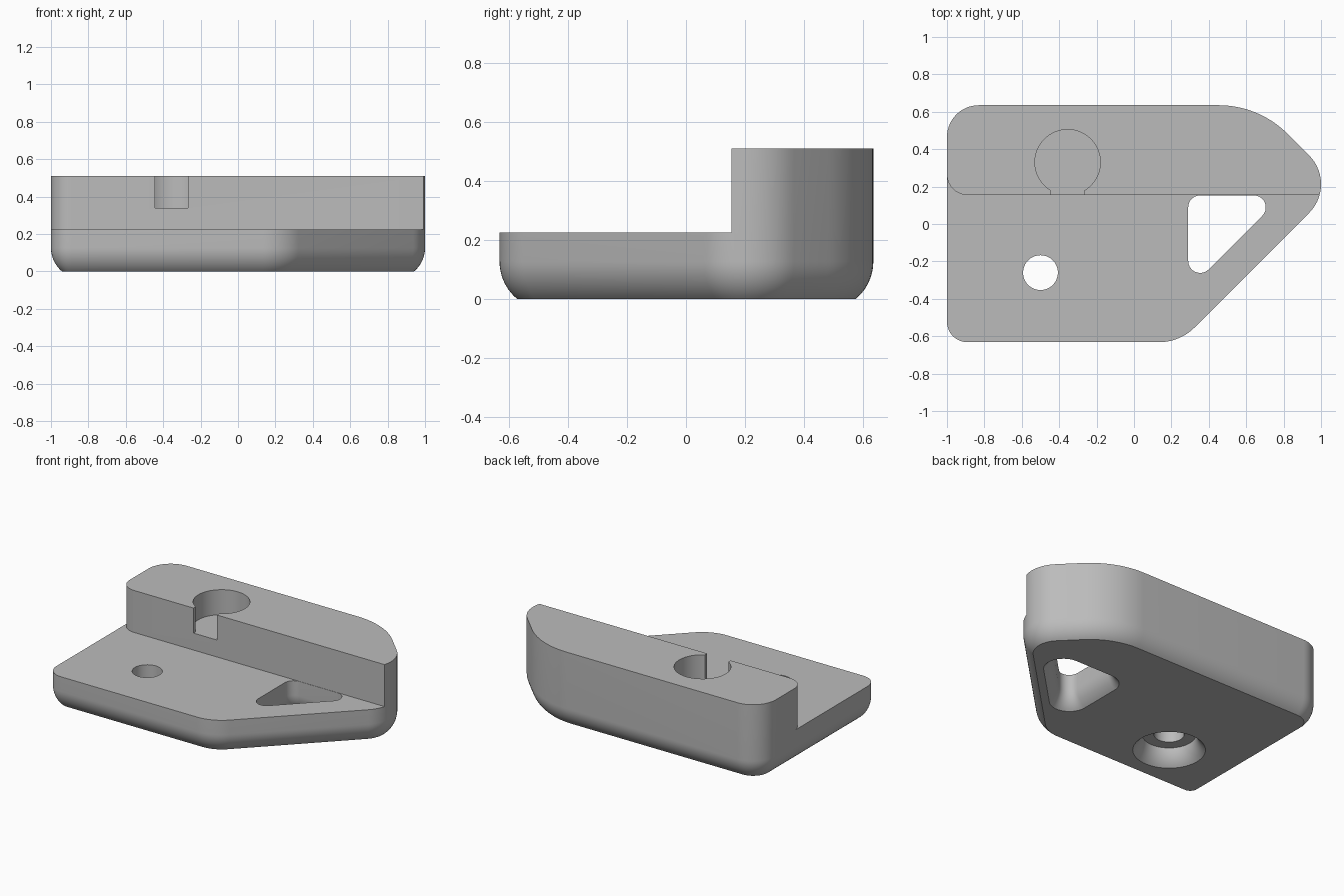
import bpy, bmesh
from math import sin, cos, tan, radians, pi
from mathutils import Vector

cube = bpy.data.objects.get("Cube")
if cube:
    bpy.data.objects.remove(cube, do_unlink=True)

BASE_TOP, WALL_TOP, WALL_Y = 0.225, 0.51, 0.155
FILLET_R, FILLET_ANGLE = 0.165, radians(50)

grey = bpy.data.materials.new("plain grey")
grey.use_nodes = True
colour = (0.5, 0.5, 0.5, 1)
grey.diffuse_color = colour
grey.node_tree.nodes["Principled BSDF"].inputs["Base Color"].default_value = colour


def rounded(corners, steps=14):
    """Counter-clockwise polygon with (x, y, radius) corners -> [(point, outward normal)]."""
    out = []
    for i, (x, y, r) in enumerate(corners):
        p = Vector((x, y))
        a = (p - Vector(corners[i - 1][:2])).normalized()
        b = (Vector(corners[(i + 1) % len(corners)][:2]) - p).normalized()
        turn = a.angle(b)
        n = Vector((a.y, -a.x))
        centre = p - a * r * tan(turn / 2) - n * r
        for k in range(steps + 1):
            t = turn * k / steps
            d = n * cos(t) + a * sin(t)
            out.append((centre + d * r, d))
    return out


def circle(x, y, r, steps=64):
    dirs = [Vector((cos(2 * pi * k / steps), sin(2 * pi * k / steps))) for k in range(steps)]
    return [(Vector((x, y)) + d * r, d) for d in dirs]


def loft(name, outline, layers):
    """Closed solid through layers of (z, outward offset)."""
    bm = bmesh.new()
    rings = [[bm.verts.new((*(p + d * off), z)) for p, d in outline] for z, off in layers]
    n = len(outline)
    for low, high in zip(rings, rings[1:]):
        for i in range(n):
            j = (i + 1) % n
            bm.faces.new((low[i], low[j], high[j], high[i]))
    bm.faces.new(rings[0][::-1])
    bm.faces.new(rings[-1])
    mesh = bpy.data.meshes.new(name)
    bm.to_mesh(mesh)
    bm.free()
    obj = bpy.data.objects.new(name, mesh)
    bpy.context.collection.objects.link(obj)
    mesh.materials.append(grey)
    return obj


def edge_round(sign, steps=10):
    """Layers of the rounded lower edge, from the underside up."""
    angles = [FILLET_ANGLE * (1 - k / steps) for k in range(steps + 1)]
    zc = FILLET_R * sin(FILLET_ANGLE)
    return [(zc - FILLET_R * sin(a), sign * FILLET_R * (1 - cos(a))) for a in angles]


def cut(body, cutter):
    mod = body.modifiers.new("cut", "BOOLEAN")
    mod.operation, mod.solver, mod.object = "DIFFERENCE", "EXACT", cutter
    bpy.context.view_layer.objects.active = body
    bpy.ops.object.modifier_apply(modifier=mod.name)
    bpy.data.objects.remove(cutter, do_unlink=True)


# Full-height body with rounded plan and lower edge
plan = rounded([(-1, -0.632, 0.11), (0.245, -0.632, 0.27), (1.09, 0.213, 0.217),
                (0.668, 0.635, 0.52), (-1, 0.635, 0.17)])
body = loft("bracket_body", plan, edge_round(-1) + [(WALL_TOP, 0)])

# Step in front of the raised wall, curving round the wall's end
bend = [(Vector((-0.89 - 0.11 * sin(t), WALL_Y + 0.11 * (1 - cos(t)))), Vector((0, 0)))
        for t in [pi / 2 * k / 14 for k in range(15)]]
border = [(Vector(p), Vector((0, 0))) for p in
          [(-1.3, WALL_Y + 0.11), (-1.3, -1), (1.3, -1), (1.3, WALL_Y)]]
cut(body, loft("step_cutter", bend + border, [(BASE_TOP, 0), (0.8, 0)]))

# Triangular opening, flared underneath
flare = edge_round(1)
flare = [(-0.1, flare[0][1])] + flare
tri_y = WALL_Y - 0.002
triangle = rounded([(0.29, -0.352, 0.064), (0.29 + tri_y + 0.352, tri_y, 0.064), (0.29, tri_y, 0.064)])
cut(body, loft("triangle_cutter", triangle, flare + [(0.3, 0)]))

# Screw hole with a flared counterbore
cut(body, loft("hole_cutter", circle(-0.5, -0.26, 0.093), [(-0.1, 0), (0.3, 0)]))
cut(body, loft("counterbore_cutter", circle(-0.5, -0.26, 0.165),
               [layer for layer in flare if layer[0] < 0.1] + [(0.11, 0.001)]))

# Round pocket in the wall and the slot that opens it to the front
cut(body, loft("pocket_cutter", circle(-0.355, 0.33, 0.175), [(0.34, 0), (0.7, 0)]))
slot = [(Vector(p), Vector((0, 0))) for p in
        [(-0.443, 0.05), (-0.267, 0.05), (-0.267, 0.3), (-0.443, 0.3)]]
cut(body, loft("slot_cutter", slot, [(0.34, 0), (0.7, 0)]))

# Smooth curves, sharp rims
bpy.ops.object.select_all(action="DESELECT")
body.select_set(True)
bpy.context.view_layer.objects.active = body
bpy.ops.object.shade_smooth_by_angle(angle=radians(30))
